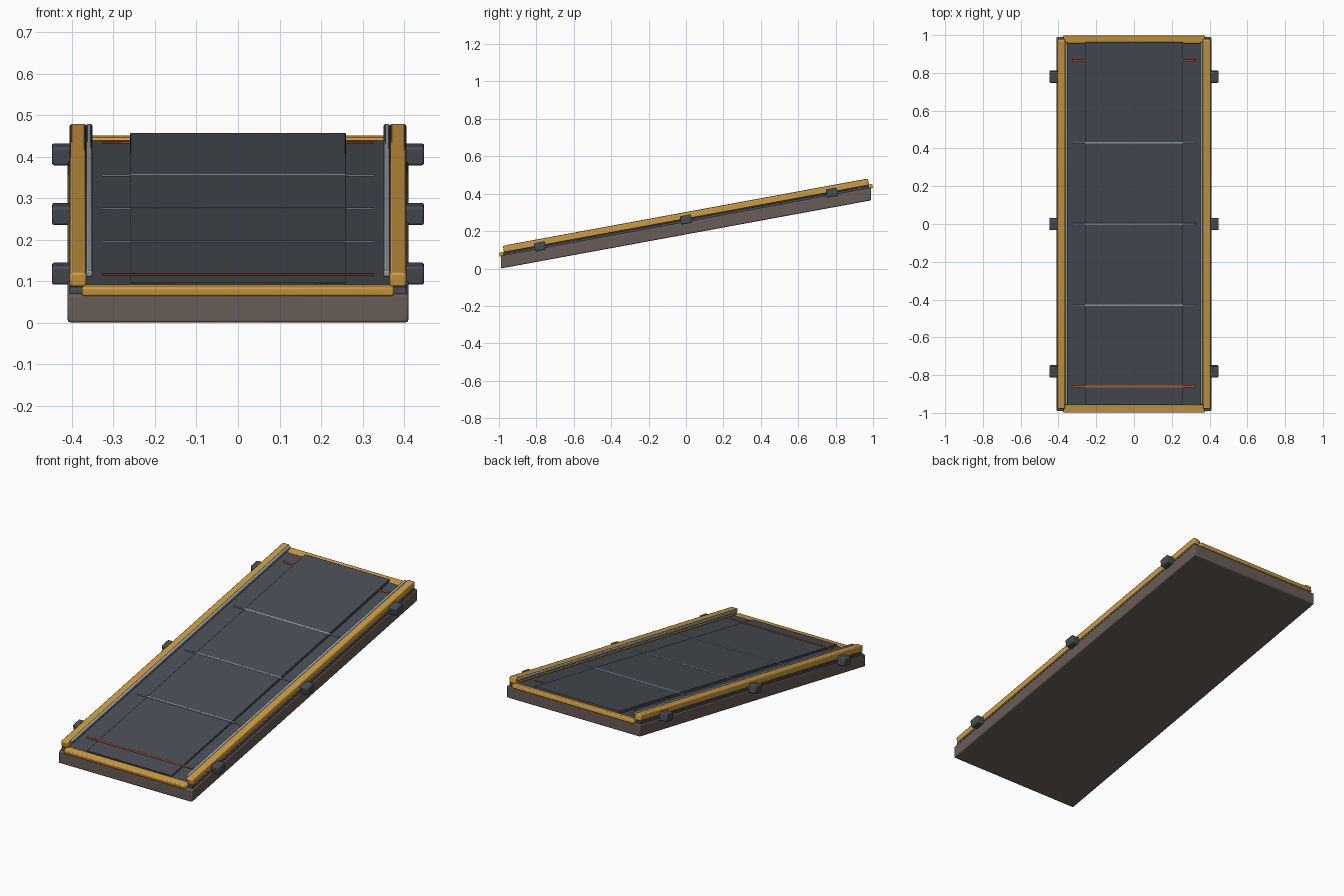
import bpy, math

if "Cube" in bpy.data.objects:
    bpy.data.objects.remove(bpy.data.objects["Cube"])

SLOPE = 0.184
TILT = math.atan(SLOPE)


def material(name, rgb):
    m = bpy.data.materials.new(name)
    m.diffuse_color = (*rgb, 1)
    m.use_nodes = True
    m.node_tree.nodes["Principled BSDF"].inputs["Base Color"].default_value = m.diffuse_color
    return m


AMBER = material("amber", (0.62, 0.33, 0.05))
DARK = material("dark_slate", (0.065, 0.075, 0.09))
BROWN = material("brown", (0.14, 0.11, 0.095))
STEEL = material("steel", (0.30, 0.35, 0.40))
RUST = material("rust", (0.55, 0.12, 0.03))


def finish(ob, name, mat, bevel, segments=2):
    ob.name = name
    ob.data.materials.append(mat)
    if bevel:
        mod = ob.modifiers.new("bevel", "BEVEL")
        mod.width = bevel
        mod.segments = segments
    bpy.context.view_layer.objects.active = ob
    ob.select_set(True)
    bpy.ops.object.shade_smooth_by_angle(angle=math.radians(35))
    ob.select_set(False)
    return ob


def tilted_box(name, x, y, height, size, mat, bevel=0.0, tilt=TILT):
    """Box lying along the slope; height is its centre height at y = 0."""
    bpy.ops.mesh.primitive_cube_add(size=1, location=(x, y, height + SLOPE * y),
                                    rotation=(tilt, 0, 0))
    ob = bpy.context.object
    ob.scale = size
    bpy.ops.object.transform_apply(location=False, rotation=False, scale=True)
    ob.select_set(False)
    return finish(ob, name, mat, bevel)


def sheared_slab(name, hx, hy, low, high, mat, bevel):
    """Sloping slab with upright ends; low and high are heights at y = 0."""
    verts = [(x, y, z + SLOPE * y) for z in (low, high)
             for x, y in ((-hx, -hy), (hx, -hy), (hx, hy), (-hx, hy))]
    faces = [(3, 2, 1, 0), (4, 5, 6, 7)]
    faces += [(i, (i + 1) % 4, (i + 1) % 4 + 4, i + 4) for i in range(4)]
    me = bpy.data.meshes.new(name)
    me.from_pydata(verts, [], faces)
    ob = bpy.data.objects.new(name, me)
    bpy.context.collection.objects.link(ob)
    return finish(ob, name, mat, bevel)


# Sloping base and the deck on it
sheared_slab("base", 0.41, 0.99, 0.1825, 0.25, BROWN, 0.006)
sheared_slab("deck", 0.405, 0.975, 0.245, 0.263, DARK, 0.003)

# Raised centre panel, a touch steeper so it covers the rear strip
tilted_box("centre_panel", 0, 0.004, 0.268, (0.52, 1.95, 0.016), DARK, 0.002,
           tilt=math.atan(0.188))

# Side rails, inner guide rails and side blocks
for side, s in (("left", -1), ("right", 1)):
    tilted_box(side + "_rail", s * 0.385, 0, 0.283, (0.04, 1.985, 0.035), AMBER, 0.006)
    tilted_box(side + "_guide", s * 0.358, 0.004, 0.294, (0.015, 1.95, 0.016), STEEL, 0.004)
    for i, y in enumerate((-0.78, 0, 0.78)):
        tilted_box(f"{side}_block_{i + 1}", s * 0.414, y, 0.262,
                   (0.068, 0.06, 0.045), DARK, 0.006)

# End rails
for end, y in (("front", -0.977), ("back", 0.977)):
    tilted_box(end + "_rail", 0, y, 0.258, (0.75, 0.042, 0.022), AMBER, 0.005)

# Cross strips: steel seams in the middle, rust markers near the ends
for i, y in enumerate((-0.43, 0, 0.43)):
    tilted_box(f"seam_{i + 1}", 0, y, 0.2755, (0.655, 0.009, 0.005), STEEL, 0.001)
for end, y in (("front", -0.86), ("back", 0.865)):
    tilted_box(end + "_marker", 0, y, 0.2755, (0.655, 0.011, 0.004), RUST, 0.001)
